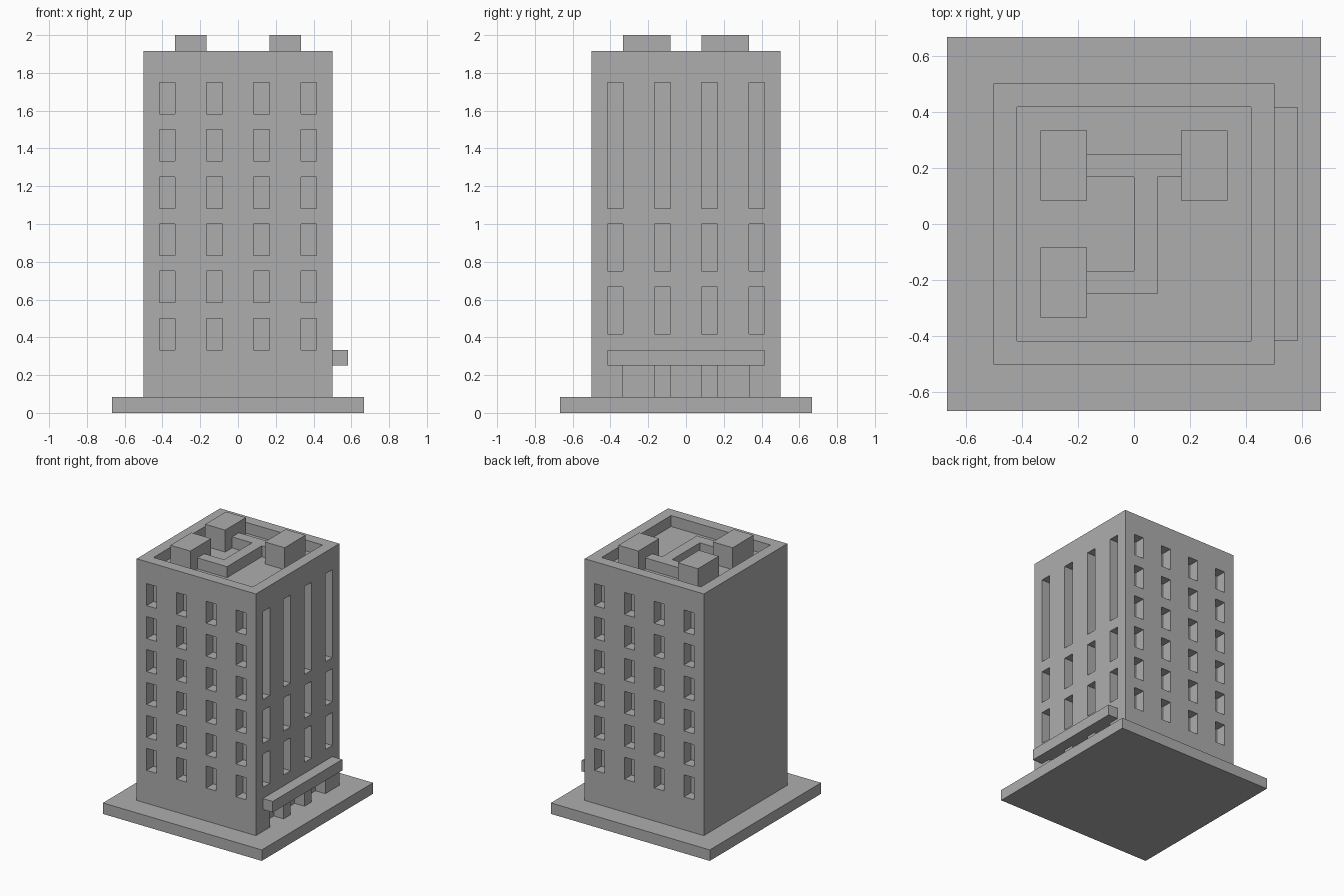
import bpy
import bmesh
from mathutils import Vector

U = 1 / 12  # building module; every size below is in modules

cube = bpy.data.objects.get("Cube")
if cube:
    bpy.data.objects.remove(cube, do_unlink=True)

concrete = bpy.data.materials.new("concrete_grey")
concrete.use_nodes = True
colour = (0.42, 0.42, 0.42, 1)
concrete.diffuse_color = colour
concrete.node_tree.nodes["Principled BSDF"].inputs["Base Color"].default_value = colour


def add_prism(bm, outline, z0, z1):
    """Extrude a flat outline from z0 up to z1."""
    face = bm.faces.new([bm.verts.new((x * U, y * U, z0 * U)) for x, y in outline])
    top = bmesh.ops.extrude_face_region(bm, geom=[face])["geom"]
    verts = [v for v in top if isinstance(v, bmesh.types.BMVert)]
    bmesh.ops.translate(bm, verts=verts, vec=Vector((0, 0, (z1 - z0) * U)))


def add_box(bm, x0, x1, y0, y1, z0, z1):
    add_prism(bm, [(x0, y0), (x1, y0), (x1, y1), (x0, y1)], z0, z1)


def finish(name, bm):
    bmesh.ops.recalc_face_normals(bm, faces=bm.faces)
    mesh = bpy.data.meshes.new(name)
    bm.to_mesh(mesh)
    bm.free()
    mesh.materials.append(concrete)
    obj = bpy.data.objects.new(name, mesh)
    bpy.context.collection.objects.link(obj)
    return obj


def box(name, *size):
    bm = bmesh.new()
    add_box(bm, *size)
    return finish(name, bm)


# Ground slab and tower block
box("base_slab", -8, 8, -8, 8, 0, 1)
tower = box("tower", -6, 6, -6, 6, 1, 23)

# Openings cut into the tower
cuts = bmesh.new()
INNER = 5.005  # recess depth, kept just clear of the neighbouring wall's recesses
OUTER = 6.5
columns = (-5, -2, 1, 4)
for c in columns:
    # small windows on the front and back
    for z in range(4, 20, 3):
        add_box(cuts, c, c + 1, -OUTER, -INNER, z, z + 2)
        add_box(cuts, c, c + 1, INNER, OUTER, z, z + 2)
    # tall windows on the entrance side
    for z0, z1 in ((5, 8), (9, 12), (13, 21)):
        add_box(cuts, INNER, OUTER, c, c + 1, z0, z1)
# doorways under the canopy
for y in (-4, -1, 2):
    add_box(cuts, INNER, OUTER, y, y + 2, 0.5, 3)
# sunken roof behind the parapet
add_box(cuts, -5, 5, -5, 5, 22, 24)
cutter = finish("opening_cutter", cuts)
cutter.hide_render = True

# Apply the cut and drop the helper
mod = tower.modifiers.new("openings", "BOOLEAN")
mod.operation = "DIFFERENCE"
mod.solver = "EXACT"
mod.object = cutter
bpy.context.view_layer.update()
graph = bpy.context.evaluated_depsgraph_get()
cut_mesh = bpy.data.meshes.new_from_object(tower.evaluated_get(graph))
tower.modifiers.clear()
tower.data = cut_mesh
bpy.data.objects.remove(cutter, do_unlink=True)

# Entrance canopy
box("entrance_canopy", 6, 7, -5, 5, 3, 4)

# Rooftop units
for name, x, y in (("roof_unit_back_left", 2, 1),
                   ("roof_unit_back_right", -4, 1),
                   ("roof_unit_front", -4, -4)):
    box(name, x, x + 2, y, y + 3, 22, 24)

# Duct linking the rooftop units
duct = bmesh.new()
add_prism(duct, [(-2, 3), (-2, 2), (0, 2), (0, -2), (-2, -2),
                 (-2, -3), (1, -3), (1, 2), (2, 2), (2, 3)], 22, 23)
finish("roof_duct", duct)
